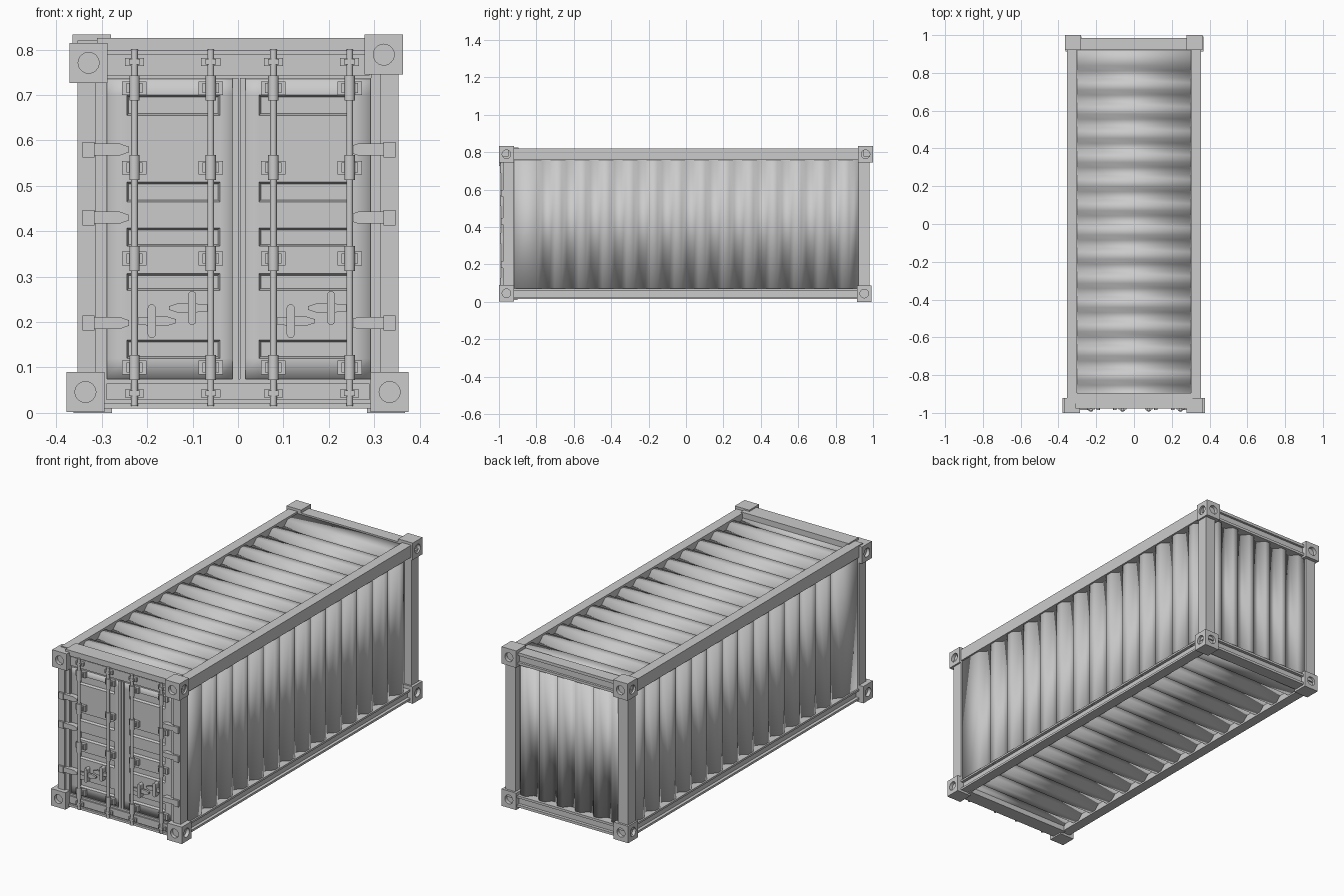
import bpy, bmesh, math
from mathutils import Matrix, Vector

cube = bpy.data.objects.get("Cube")
if cube:
    bpy.data.objects.remove(cube, do_unlink=True)

grey = bpy.data.materials.new("painted grey steel")
grey.use_nodes = True
COLOUR = (0.6, 0.6, 0.6, 1)
grey.diffuse_color = COLOUR
grey.node_tree.nodes["Principled BSDF"].inputs["Base Color"].default_value = COLOUR


def finish(name, bm):
    mesh = bpy.data.meshes.new(name)
    bm.to_mesh(mesh)
    bm.free()
    mesh.materials.append(grey)
    ob = bpy.data.objects.new(name, mesh)
    bpy.context.collection.objects.link(ob)
    return ob


def add_box(bm, x0, x1, y0, y1, z0, z1):
    size = Vector((x1 - x0, y1 - y0, z1 - z0))
    mid = Vector((x0 + x1, y0 + y1, z0 + z1)) / 2
    bmesh.ops.create_cube(bm, size=1, matrix=Matrix.Translation(mid) @ Matrix.Diagonal(size).to_4x4())


def add_tube(bm, centre, radius, length, axis="Z", sides=16):
    turn = {"X": Matrix.Rotation(math.pi / 2, 4, "Y"),
            "Y": Matrix.Rotation(math.pi / 2, 4, "X"), "Z": Matrix()}[axis]
    bmesh.ops.create_cone(bm, cap_ends=True, segments=sides, radius1=radius, radius2=radius,
                          depth=length, matrix=Matrix.Translation(centre) @ turn)


def boxes(name, *dims):
    bm = bmesh.new()
    for d in dims:
        add_box(bm, *d)
    return finish(name, bm)


def add_prism(bm, outline, y0, y1):
    """Extrude an x-z outline between two depths."""
    face = bm.faces.new([bm.verts.new((x, y0, z)) for x, z in outline])
    out = bmesh.ops.extrude_face_region(bm, geom=[face])["geom"]
    for v in out:
        if isinstance(v, bmesh.types.BMVert):
            v.co.y = y1
    bmesh.ops.recalc_face_normals(bm, faces=bm.faces)


def corrugated(name, place, start, end, first, period, slope, flat, high, low, a, b):
    """Trapezoid sheet; place(t, level, s) maps profile and span to space."""
    pts, t = [(start, high)], first - slope / 2
    while t < end:
        for dt, level in ((0, high), (slope, low), (slope + flat, low), (2 * slope + flat, high)):
            if t + dt < end:
                pts.append((t + dt, level))
        t += period
    pts.append((end, pts[-1][1]))
    bm = bmesh.new()
    rows = [[bm.verts.new(place(t, level, s)) for s in (a, b)] for t, level in pts]
    for r, q in zip(rows, rows[1:]):
        bm.faces.new((r[0], r[1], q[1], q[0]))
    ob = finish(name, bm)
    solid = ob.modifiers.new("thickness", "SOLIDIFY")
    solid.thickness, solid.offset = 0.004, 0
    return ob


# Corrugated walls, roof and floor
WAVE = dict(period=0.128, slope=0.027, flat=0.037)
for side, s in (("left", 1), ("right", -1)):
    corrugated(side + "_wall", lambda t, n, z: (s * n, t, z), -0.925, 0.925, -0.78,
               high=0.343, low=0.313, a=0.06, b=0.77, **WAVE)
corrugated("roof_panel", lambda t, n, x: (x, -t, n), -0.93, 0.92, -0.825,
           high=0.808, low=0.783, a=-0.31, b=0.31, **WAVE)
corrugated("floor_panel", lambda t, n, x: (x, -t, n), -0.93, 0.92, -0.825,
           high=0.025, low=0.05, a=-0.32, b=0.32, **WAVE)
corrugated("back_wall", lambda t, n, z: (t, n, z), -0.31, 0.31, -0.24, 0.105, 0.024, 0.028,
           high=0.968, low=0.938, a=0.06, b=0.77)

# Side rails and corner posts
for side, s in (("left", 1), ("right", -1)):
    def sx(x0, x1):
        return (x0, x1) if s > 0 else (-x1, -x0)
    boxes(side + "_top_rail", (*sx(0.302, 0.354), -0.95, 0.95, 0.757, 0.82))
    boxes(side + "_bottom_rail",
          (*sx(0.3, 0.337), -0.95, 0.95, 0.018, 0.07),
          (*sx(0.3, 0.353), -0.95, 0.95, 0.06, 0.07),
          (*sx(0.3, 0.353), -0.95, 0.95, 0.014, 0.025))
    boxes(side + "_front_post",
          (*sx(0.314, 0.354), -0.978, -0.92, 0.05, 0.78),
          (*sx(0.293, 0.32), -0.968, -0.92, 0.05, 0.78))
    boxes(side + "_back_post", (*sx(0.296, 0.354), 0.922, 0.982, 0.05, 0.78))

# End beams
boxes("front_header",
      (-0.31, 0.31, -0.978, -0.895, 0.797, 0.826),
      (-0.3, 0.3, -0.962, -0.9, 0.735, 0.8),
      (-0.29, 0.29, -0.968, -0.95, 0.743, 0.79))
boxes("front_sill",
      (-0.31, 0.31, -0.965, -0.9, 0.012, 0.075),
      (-0.31, 0.31, -0.975, -0.9, 0.01, 0.022),
      (-0.29, 0.29, -0.972, -0.95, 0.028, 0.065))
boxes("back_top_beam",
      (-0.3, 0.3, 0.925, 0.972, 0.76, 0.818),
      (-0.3, 0.3, 0.92, 0.984, 0.803, 0.818),
      (-0.3, 0.3, 0.92, 0.984, 0.755, 0.768))
boxes("back_bottom_beam",
      (-0.3, 0.3, 0.92, 0.968, 0.016, 0.072),
      (-0.3, 0.3, 0.92, 0.984, 0.06, 0.072),
      (-0.3, 0.3, 0.92, 0.984, 0.012, 0.025))


# Corner castings with round holes in their outer faces
def casting(name, x, y, z, sx, sy):
    w, d, h = 0.084, 0.08, 0.088
    ob = boxes(name, (x - w / 2, x + w / 2, y - d / 2, y + d / 2, z - h / 2, z + h / 2))
    for axis, c in (("X", (x + sx * w / 2, y, z)), ("Y", (x, y + sy * d / 2, z))):
        bm = bmesh.new()
        add_tube(bm, c, 0.023, 0.036, axis, 24)
        cutter = finish("hole_cutter", bm)
        cutter.hide_render = True
        cut = ob.modifiers.new("hole", "BOOLEAN")
        cut.operation, cut.object, cut.solver = "DIFFERENCE", cutter, "EXACT"
        bpy.context.view_layer.objects.active = ob
        bpy.ops.object.modifier_apply(modifier=cut.name)
        bpy.data.objects.remove(cutter, do_unlink=True)


for name, x, y, z in (
        ("front_right_bottom", -0.336, -0.96, 0.046), ("front_left_bottom", 0.334, -0.96, 0.046),
        ("front_right_top", -0.329, -0.96, 0.771), ("front_left_top", 0.321, -0.96, 0.789),
        ("back_right_bottom", -0.32, 0.953, 0.044), ("back_left_bottom", 0.326, 0.953, 0.044),
        ("back_right_top", -0.322, 0.96, 0.789), ("back_left_top", 0.321, 0.96, 0.789)):
    casting(name + "_casting", x, y, z, math.copysign(1, x), math.copysign(1, y))

# Doors with sloped pockets pressed inward
POCKETS = ((0.12, 0.16), (0.27, 0.307), (0.367, 0.407), (0.465, 0.508), (0.655, 0.7))


def door(name, x0, x1, p0, p1):
    zs = [0.075] + [z for p in POCKETS for z in p] + [0.737]
    bm = bmesh.new()
    grid = [[bm.verts.new((x, -0.958, z)) for x in (x0, p0, p1, x1)] for z in zs]
    pressed = []
    for i in range(len(zs) - 1):
        for j in range(3):
            f = bm.faces.new((grid[i][j], grid[i][j + 1], grid[i + 1][j + 1], grid[i + 1][j]))
            if j == 1 and i % 2:
                pressed.append(f)
    bm.normal_update()
    bmesh.ops.inset_individual(bm, faces=pressed, thickness=0.006, depth=-0.014)
    solid = finish(name, bm).modifiers.new("thickness", "SOLIDIFY")
    solid.thickness, solid.offset = 0.004, -1


door("right_door", -0.295, -0.002, -0.245, -0.04)
door("left_door", 0.002, 0.297, 0.046, 0.25)
boxes("door_seal",
      (-0.012, 0.001, -0.966, -0.95, 0.075, 0.737),
      (0.004, 0.017, -0.966, -0.95, 0.075, 0.737),
      (-0.012, 0.017, -0.96, -0.94, 0.075, 0.737))
for side, x in (("right", -0.294), ("left", 0.292)):
    boxes(side + "_door_edge", (x, x + 0.005, -0.966, -0.95, 0.075, 0.737))

# Locking rods with sleeves, brackets and end keepers
ROD_Y = -0.983
DOOR_STEP = 0.306
for n, x in enumerate((-0.228, -0.06, -0.228 + DOOR_STEP, -0.06 + DOOR_STEP), 1):
    bm = bmesh.new()
    add_tube(bm, (x, ROD_Y, 0.408), 0.0075, 0.785)
    for z in (0.1, 0.34, 0.54, 0.715):
        add_tube(bm, (x, ROD_Y, z), 0.0115, 0.055)
        add_box(bm, x - 0.027, x + 0.027, -0.972, -0.955, z - 0.015, z + 0.015)
        add_box(bm, x - 0.018, x + 0.018, -0.98, -0.965, z - 0.011, z + 0.011)
    for z in (0.043, 0.773):
        add_box(bm, x - 0.021, x + 0.021, -0.982, -0.955, z - 0.009, z + 0.009)
        add_box(bm, x - 0.012, x + 0.012, -0.99, -0.96, z - 0.006, z + 0.006)
    finish("locking_rod_%d" % n, bm)

# Tapered hinges
for side, s in (("right", -1), ("left", 1)):
    bm = bmesh.new()
    for z in (0.198, 0.43, 0.58):
        add_box(bm, *sorted((s * 0.318 + 0.002, s * 0.345 + 0.002)), -0.988, -0.965, z - 0.017, z + 0.017)
        tongue = ((0.333, 0.013), (0.262, 0.013), (0.242, 0.006),
                  (0.242, -0.006), (0.262, -0.013), (0.333, -0.013))
        add_prism(bm, [(s * x + 0.002, z + h) for x, h in tongue], -0.984, -0.955)
    finish(side + "_door_hinges", bm)

# Handles: a lever from each rod and an upright catch over it
LEVER = ((0, 0.007), (0.05, 0.011), (0.07, 0.011), (0.092, 0.004),
         (0.092, -0.004), (0.07, -0.011), (0.05, -0.011), (0, -0.007))
for side, shift in (("right", 0), ("left", DOOR_STEP)):
    bm = bmesh.new()
    for x, z, s, catch in ((-0.228, 0.202, 1, -0.19), (-0.06, 0.231, -1, -0.101)):
        add_prism(bm, [(x + shift + s * dx, z + dz) for dx, dz in LEVER], -0.978, -0.968)
        c = catch + shift
        add_box(bm, c - 0.009, c + 0.009, -0.984, -0.955, z - 0.028, z + 0.028)
        for dz in (-0.028, 0.028):
            add_tube(bm, (c, -0.97, z + dz), 0.009, 0.027, "Y")
    finish(side + "_door_handles", bm)

# Smooth round parts, keep edges sharp
for ob in bpy.context.collection.objects:
    ob.select_set(ob.type == "MESH" and grey.name in ob.data.materials)
bpy.context.view_layer.objects.active = bpy.data.objects["roof_panel"]
bpy.ops.object.shade_smooth_by_angle(angle=math.radians(30))
